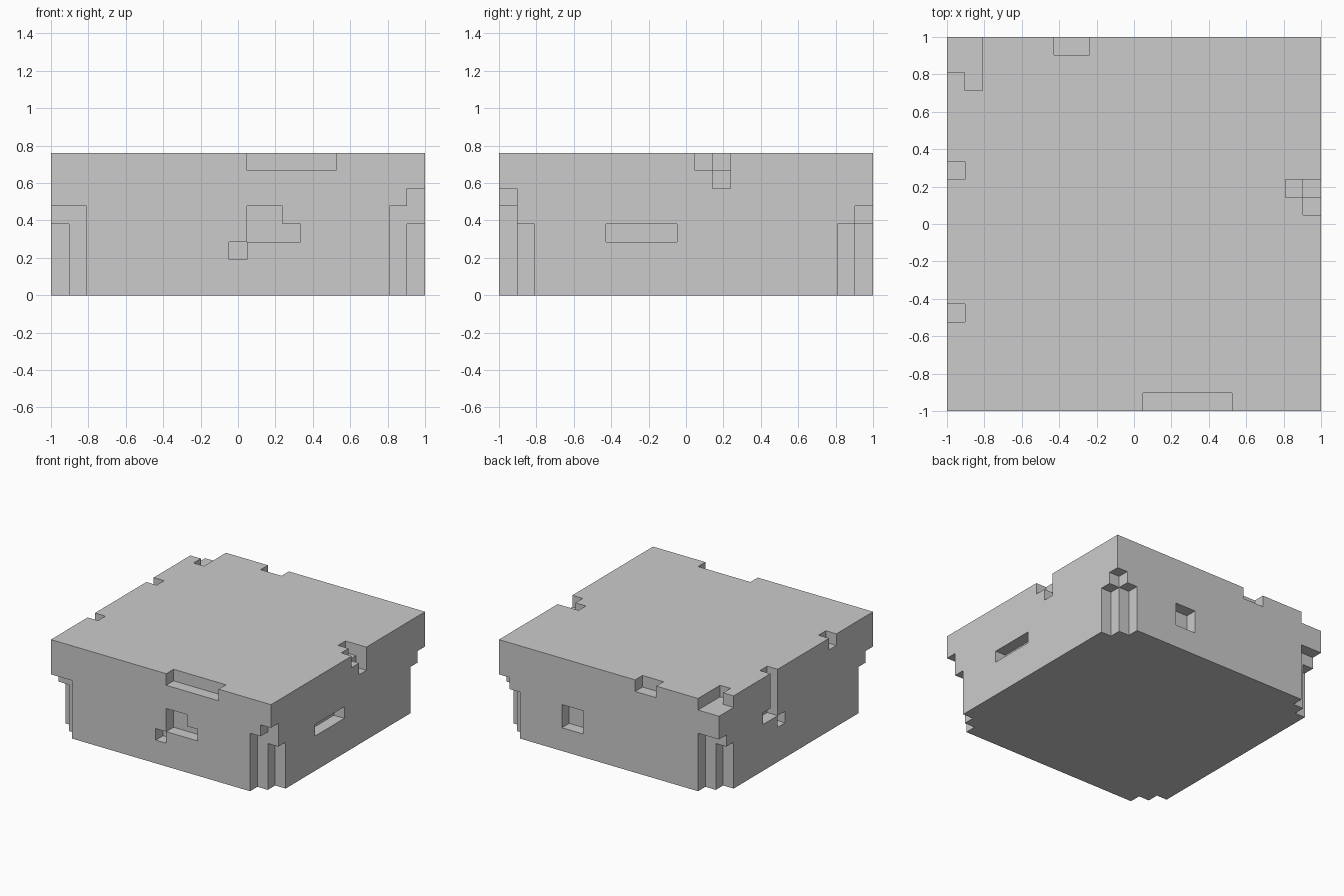
import bpy, bmesh, math
from itertools import product
from mathutils import Vector

if "Cube" in bpy.data.objects:
    bpy.data.objects.remove(bpy.data.objects["Cube"])

NX, NY, NZ = 21, 21, 8          # slab size in cubes
U = 2 / NX                      # edge of one cube

# Notches carved from the slab, in cube units: x0, x1, y0, y1, z0, z1
NOTCHES = [
    # front face
    (11, 16, 0, 1, 7, 8), (11, 13, 0, 1, 3, 5), (13, 14, 0, 1, 3, 4), (10, 11, 0, 1, 2, 3),
    # right face
    (20, 21, 6, 10, 3, 4), (20, 21, 11, 13, 7, 8), (19, 20, 12, 13, 7, 8), (20, 21, 12, 13, 6, 7),
    # back face
    (6, 8, 20, 21, 7, 8), (13, 15, 20, 21, 2, 4),
    # left face
    (0, 1, 5, 6, 7, 8), (0, 1, 13, 14, 4, 8), (0, 1, 14, 15, 4, 5), (0, 1, 12, 13, 3, 4),
    # back left top corner
    (0, 1, 19, 21, 7, 8), (1, 2, 18, 21, 7, 8),
]


def corner(right, back, mid, along_x, along_y):
    """Stepped corner cut: heights at the corner, beside it in x, beside it in y."""
    x, xi = (20, 19) if right else (0, 1)
    y, yi = (20, 19) if back else (0, 1)
    for cx, cy, h in ((x, y, mid), (xi, y, along_x), (x, yi, along_y)):
        NOTCHES.append((cx, cx + 1, cy, cy + 1, 0, h))


corner(False, False, 5, 5, 4)
corner(True, False, 6, 5, 4)
corner(True, True, 5, 4, 4)
corner(False, True, 5, 5, 4)

# Solid cubes left after carving
solid = set(product(range(NX), range(NY), range(NZ)))
for x0, x1, y0, y1, z0, z1 in NOTCHES:
    solid -= set(product(range(x0, x1), range(y0, y1), range(z0, z1)))

# Skin: one quad wherever a solid cube meets empty space
bm = bmesh.new()
verts = {}


def vert(p):
    if p not in verts:
        verts[p] = bm.verts.new(((p[0] - NX / 2) * U, (p[1] - NY / 2) * U, p[2] * U))
    return verts[p]


for cell in solid:
    for axis, side in product(range(3), (0, 1)):
        other = list(cell)
        other[axis] += 2 * side - 1
        if tuple(other) in solid:
            continue
        a, b = (axis + 1) % 3, (axis + 2) % 3
        loop = []
        for da, db in ((0, 0), (1, 0), (1, 1), (0, 1)):
            p = list(cell)
            p[axis] += side
            p[a] += da
            p[b] += db
            loop.append(vert(tuple(p)))
        bm.faces.new(loop if side else loop[::-1])

# Merge the coplanar quads into large flat faces
bmesh.ops.dissolve_limit(bm, angle_limit=math.radians(1), verts=bm.verts[:], edges=bm.edges[:])
mesh = bpy.data.meshes.new("notched_slab")
bm.to_mesh(mesh)
bm.free()
slab = bpy.data.objects.new("notched_slab", mesh)
bpy.context.collection.objects.link(slab)
